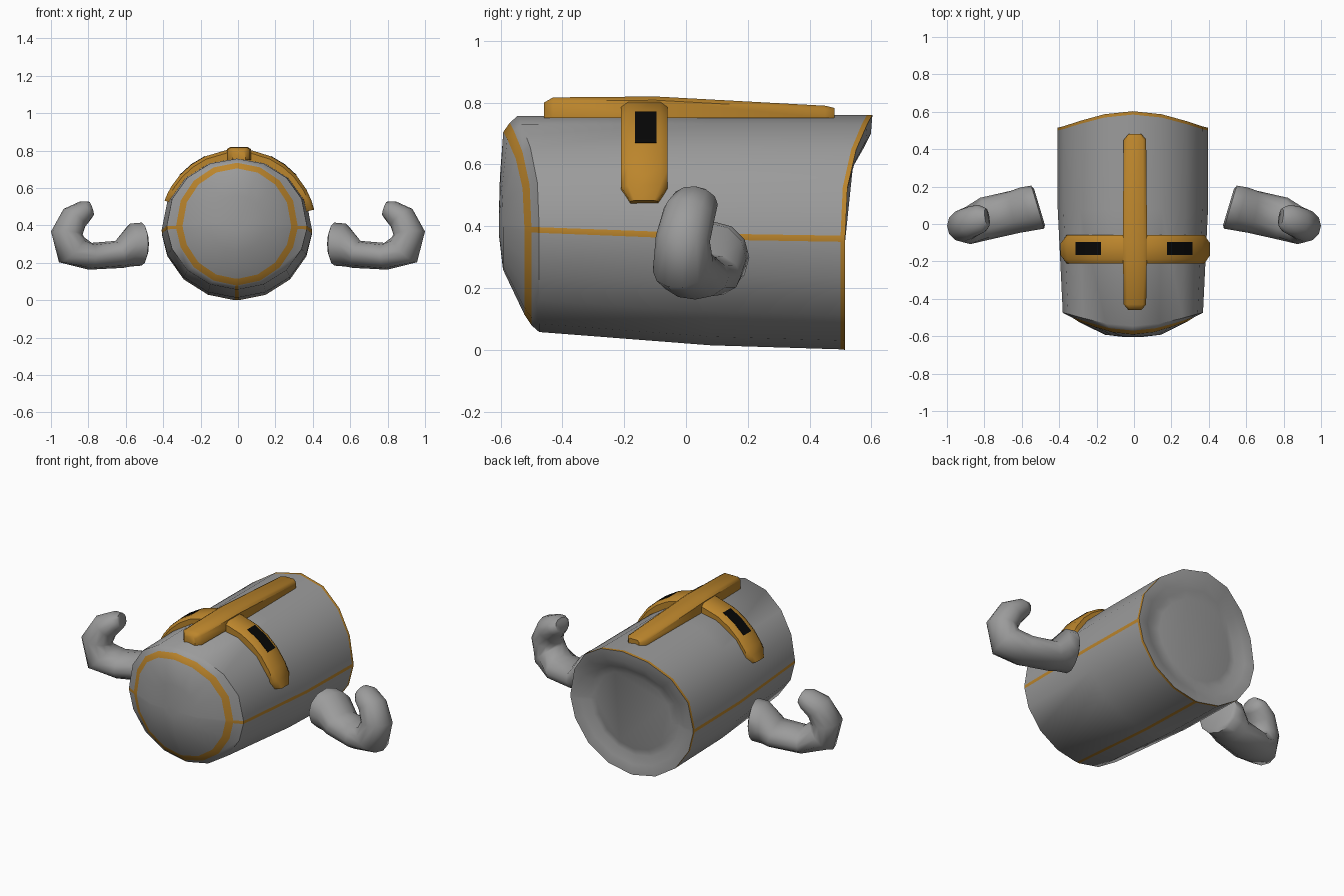
import bpy, bmesh
from math import sin, cos, radians
from mathutils import Vector

if "Cube" in bpy.data.objects:
    bpy.data.objects.remove(bpy.data.objects["Cube"])


def material(name, rgb):
    m = bpy.data.materials.new(name)
    m.diffuse_color = (*rgb, 1)
    m.use_nodes = True
    m.node_tree.nodes["Principled BSDF"].inputs["Base Color"].default_value = m.diffuse_color
    return m


grey = material("steel", (0.33, 0.33, 0.33))
gold = material("gold", (0.5, 0.235, 0.025))
black = material("black", (0.002, 0.002, 0.002))


def loft(name, rings, mats, pick=lambda i, j: 0, closed=True, caps=True, angle=35):
    """Skin a list of point rings; pick(ring, side) gives the material slot."""
    bm = bmesh.new()
    vs = [[bm.verts.new(p) for p in r] for r in rings]
    n = len(rings[0])
    for i in range(len(vs) - 1):
        for j in range(n if closed else n - 1):
            k = (j + 1) % n
            f = bm.faces.new((vs[i][j], vs[i][k], vs[i + 1][k], vs[i + 1][j]))
            f.material_index = pick(i, j)
    if caps:
        bm.faces.new(vs[0])
        bm.faces.new(vs[-1])
    bmesh.ops.recalc_face_normals(bm, faces=bm.faces[:])
    me = bpy.data.meshes.new(name)
    bm.to_mesh(me)
    bm.free()
    for m in mats:
        me.materials.append(m)
    ob = bpy.data.objects.new(name, me)
    bpy.context.collection.objects.link(ob)
    bpy.ops.object.select_all(action='DESELECT')
    ob.select_set(True)
    bpy.context.view_layer.objects.active = ob
    bpy.ops.object.shade_smooth_by_angle(angle=radians(angle))
    return ob


# Helmet shell lying on its back: y, half width, bottom z, top z, y shift at top
stations = [
    (-0.605, 0.04, 0.37, 0.45, 0.0),
    (-0.592, 0.15, 0.26, 0.56, -0.01),
    (-0.523, 0.29, 0.115, 0.705, -0.068),
    (-0.50, 0.325, 0.08, 0.735, -0.07),
    (-0.475, 0.375, 0.058, 0.757, -0.07),
    (0.08, 0.402, 0.015, 0.76, 0.0),
    (0.50, 0.402, 0.002, 0.76, 0.085),
    (0.515, 0.402, 0.0, 0.76, 0.088),
    (0.51, 0.34, 0.06, 0.70, 0.088),
    (0.485, 0.29, 0.105, 0.65, 0.088),
    (0.495, 0.245, 0.145, 0.61, 0.055),
]
seams = (356.8, 183.2, 270)
angles = sorted([i * 22.5 for i in range(16) if i not in (0, 8, 12)]
                + [(s + d) % 360 for s in seams for d in (-1.5, 1.5)])
shell = []
for y, w, lo, hi, shift in stations:
    mid, half = (lo + hi) / 2, (hi - lo) / 2
    shell.append([(-0.006 + w * cos(radians(a)),
                   y + shift * max(0, sin(radians(a))) ** 2.6,
                   mid + half * sin(radians(a))) for a in angles])


def shell_paint(i, j):
    gap = (angles[(j + 1) % len(angles)] - angles[j]) % 360
    return 1 if i in (2, 6) or (i in (3, 4, 5) and gap < 5) else 0


loft("helmet_shell", shell, (grey, gold), shell_paint, angle=50)

# Gold bar running along the face
bar = []
for y, w, top in ((-0.46, 0.035, 0.80), (-0.43, 0.06, 0.817), (-0.1, 0.065, 0.82),
                  (0.45, 0.06, 0.79), (0.48, 0.035, 0.783)):
    bar.append([(0.005 + w * a, y, z) for a, z in
                ((-1, 0.75), (-1, top - 0.012), (-0.7, top), (0.7, top), (1, top - 0.012), (1, 0.75))])
loft("face_bar", bar, (gold,), angle=50)


def arc_point(a, r, y):
    return (r * cos(radians(a)), y, 0.39 + r * sin(radians(a)))


# Gold visor band across the eyes, narrowed at both ends
band = []
span = [13, 20, 29, 42, 53.5, 65, 80, 98, 115, 126.5, 138, 148, 154, 160]
for i, a in enumerate(span):
    w = 0.045 if i in (0, len(span) - 1) else 0.075
    band.append([arc_point(a, r, -0.135 + w * s) for s, r in
                 ((-1, 0.36), (-1, 0.402), (-0.7, 0.418), (0.7, 0.418), (1, 0.402), (1, 0.36))])
loft("visor_band", band, (gold,), angle=50)

# Black eye slits, flush with the band's facets
for side, start in (("right", 42), ("left", 115)):
    slit = [[arc_point(start + 11.5 * t, r, y) for r, y in
             ((0.40, -0.165), (0.42, -0.165), (0.42, -0.095), (0.40, -0.095))] for t in range(3)]
    loft("eye_slit_" + side, slit, (black,))

# Horns: centre, radius across y, radius in the bend plane
path = [((0.505, 0.09, 0.30), 0.10, 0.09), ((0.515, 0.09, 0.30), 0.12, 0.115),
        ((0.575, 0.08, 0.295), 0.12, 0.115), ((0.635, 0.065, 0.245), 0.115, 0.075),
        ((0.79, 0.03, 0.235), 0.115, 0.072), ((0.89, -0.01, 0.27), 0.10, 0.095),
        ((0.915, -0.01, 0.36), 0.088, 0.085), ((0.875, 0.01, 0.44), 0.085, 0.075),
        ((0.815, 0.03, 0.48), 0.075, 0.056), ((0.785, 0.035, 0.49), 0.05, 0.04)]
pts = [Vector(p[0]) for p in path]
for side, sx in (("right", 1), ("left", -1)):
    rings = []
    for i, (c, wy, wz) in enumerate(path):
        t = (pts[min(i + 1, len(pts) - 1)] - pts[max(i - 1, 0)]).normalized()
        if i < 3:
            t = Vector((1, -0.3, 0)).normalized()
        u = (Vector((0, 1, 0)) - t * t.y).normalized()
        v = t.cross(u)
        ring = [pts[i] + u * wy * cos(radians(30 * k)) + v * wz * sin(radians(30 * k)) for k in range(12)]
        rings.append([(p.x * sx, p.y, p.z) for p in ring])
    loft("horn_" + side, rings, (grey,), angle=60)
